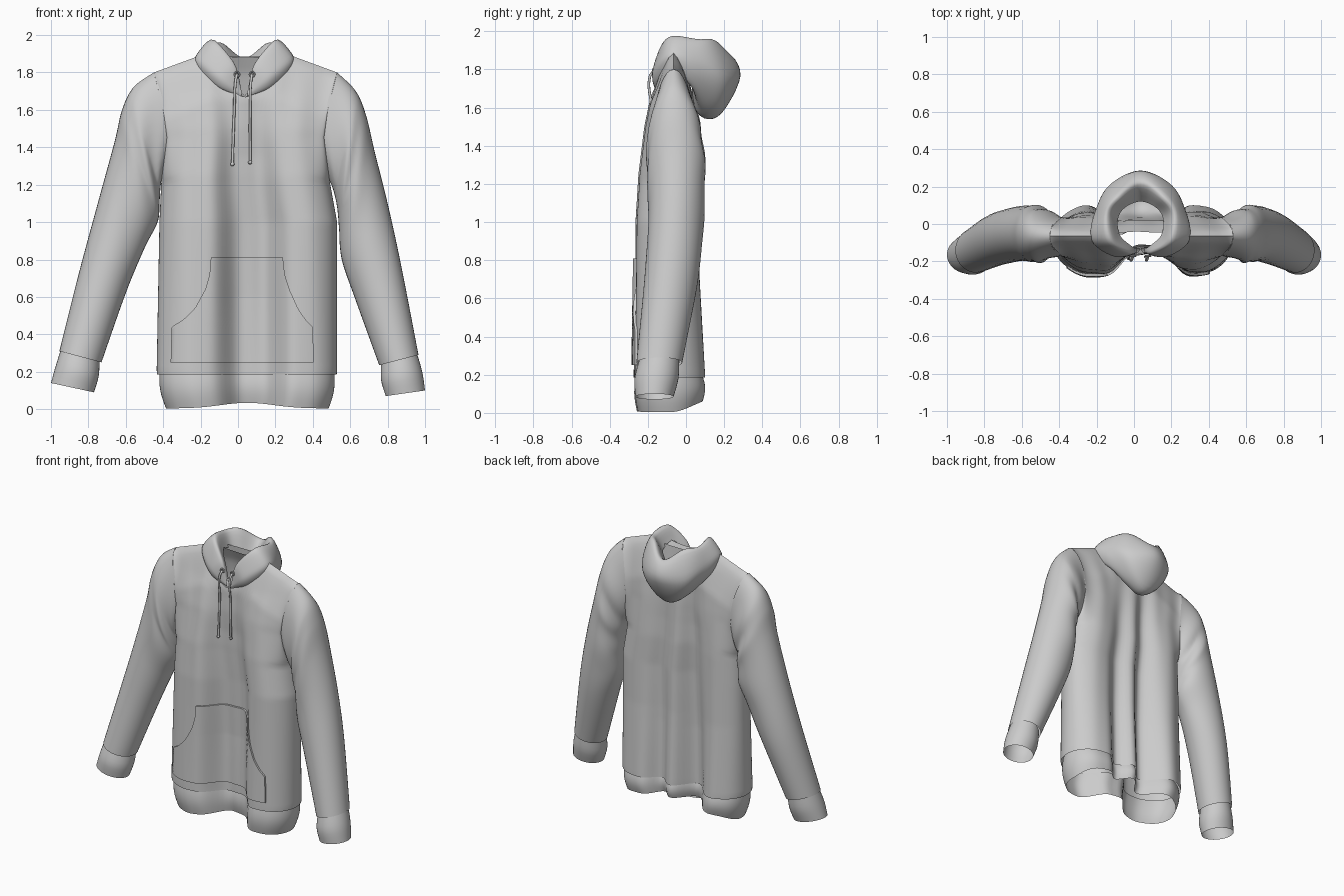
import bpy, bmesh
from math import sin, cos, pi, exp, sqrt

if "Cube" in bpy.data.objects:
    bpy.data.objects.remove(bpy.data.objects["Cube"])


def spline(keys, t):
    """Catmull-Rom through equal-length tuples, t in 0..1."""
    n = len(keys) - 1
    i = min(int(t * n), n - 1)
    f = t * n - i
    a, b, c, d = (keys[max(0, min(n, j))] for j in (i - 1, i, i + 1, i + 2))
    return [q + .5 * f * (r - p + f * (2*p - 5*q + 4*r - s + f * (3*(q - r) + s - p)))
            for p, q, r, s in zip(a, b, c, d)]


def look(table, z):
    """Linear lookup in (z, value) pairs."""
    for (z0, v0), (z1, v1) in zip(table, table[1:]):
        if z <= z1:
            return v0 + (v1 - v0) * max(0, (z - z0) / (z1 - z0))
    return table[-1][1]


def sheet(name, fn, nu, nv, parts=(0,), angle=60):
    """Smooth grid(s) from fn(u, v, part); touching edges are welded."""
    bm = bmesh.new()
    for p in parts:
        g = [[bm.verts.new(fn(i / nu, j / nv, p)) for i in range(nu + 1)] for j in range(nv + 1)]
        for j in range(nv):
            for i in range(nu):
                bm.faces.new((g[j][i], g[j][i+1], g[j+1][i+1], g[j+1][i]))
    bmesh.ops.remove_doubles(bm, verts=bm.verts, dist=.0004)
    bmesh.ops.recalc_face_normals(bm, faces=bm.faces)
    me = bpy.data.meshes.new(name)
    bm.to_mesh(me)
    bm.free()
    ob = bpy.data.objects.new(name, me)
    bpy.context.collection.objects.link(ob)
    bpy.ops.object.select_all(action='DESELECT')
    ob.select_set(True)
    bpy.context.view_layer.objects.active = ob
    bpy.ops.object.shade_smooth_by_angle(angle=angle * pi / 180)
    return ob


# Torso shape: side seams, depth of the front and back lobes, central folds
LEFT = [(0, -.40), (.2, -.435), (1, -.42), (1.22, -.41), (1.45, -.38), (1.6, -.40), (1.8, -.45)]
RIGHT = [(0, .50), (.2, .53), (1, .53), (1.22, .49), (1.45, .46), (1.6, .48), (1.8, .53)]
FRONT = [(0, .215), (.2, .218), (1, .208), (1.25, .19), (1.5, .155), (1.7, .11), (1.9, .08)]
BACK = [(0, .185), (.2, .18), (.7, .15), (1.2, .14), (1.5, .12), (1.8, .09), (1.9, .06)]
FOLD = [(0, .8), (.6, .8), (1, .7), (1.35, .52), (1.6, .28), (1.8, 0)]


def torso_point(s, z, side, grow=0.0):
    """s runs -1..1 across; side is -1 for front, 1 for back."""
    l, r = look(LEFT, z), look(RIGHT, z)
    x = (l + r) / 2 + s * ((r - l) / 2 + min(grow, 0))
    arm = .10 * sqrt(max(0, 1 - ((z - 1.51) / .29) ** 2))
    shoulder = min(1.91, 1.8 + .18 * (1 - abs(s)))
    close = sqrt(max(0, min(1, (shoulder - z) / .25)))
    forward = .02 * max(0, min(1, 1.2 - z))
    depth = look(FRONT if side < 0 else BACK, z) * close + side * forward
    round_ = sqrt(max(0, 1 - abs(s) ** 4.5))
    if side < 0:      # one wide valley between two front lobes
        fold = look(FOLD, z) * exp(-(abs(s - .05) / .34) ** 3)
    else:             # two narrow valleys between three back lobes
        fold = look(FOLD, z) * (exp(-((s + .26) / .2) ** 2) + .6 * exp(-((s - .28) / .17) ** 2))
    ripple = .005 * sin(s * 17 + z * 1.5) * (1 - s * s) * close
    d = depth * round_ * (1 - fold) + arm * s ** 4 * (1 - round_) + ripple + grow * round_
    return x, -.065 - forward + side * d, z


def torso(u, v, side):
    s = sin((u - .5) * pi)
    top = min(1.91, 1.8 + .18 * (1 - abs(s)))
    if abs(s) < .4:
        top -= (.24 if side < 0 else .03) * (1 - (s / .4) ** 2)
    return torso_point(s, .185 + v * (top - .185), side)


sheet("hoodie_body", torso, 64, 70, (-1, 1))


# Ribbed hem, drawn in a little under the body
def hem(u, v, side):
    s = sin((u - .5) * pi)
    low = .004 + .03 * exp(-(s / .45) ** 2) + (.055 * (1 - s ** 8) if side > 0 else 0)
    z = low + v * (.20 - low)
    x, y, _ = torso_point(s, z, side, -.016 + .014 * sin(v * pi))
    return x, y, z


sheet("hem_band", hem, 64, 8, (-1, 1))

# Front pouch pocket following the body, with a folded-back edge
PL = [(.25, -.36), (.44, -.355), (.48, -.29), (.54, -.23), (.64, -.175), (.72, -.152), (.81, -.145)]
PR = [(.25, .405), (.44, .40), (.48, .36), (.54, .32), (.64, .275), (.72, .25), (.81, .24)]


def pocket(u, v, _):
    rim = min(u, 1 - u, v, 1 - v) < .001
    u, v = (max(0, min(1, (t * 44 - 1) / 42)) for t in (u, v))
    z = .25 + .56 * v
    x = look(PL, z) * (1 - u) + look(PR, z) * u
    l, r = look(LEFT, z), look(RIGHT, z)
    return torso_point((2*x - l - r) / (r - l), z, -1, 0 if rim else .014)


sheet("front_pocket", pocket, 44, 44)

# Sleeves and cuffs: each row is outer x, z, inner x, z, centre y, half depth
SLEEVES = {
    "left": [(-.45, 1.80, -.41, 1.22, -.065, .10), (-.56, 1.72, -.415, 1.18, -.06, .135),
             (-.62, 1.60, -.42, 1.10, -.055, .15), (-.66, 1.43, -.43, 1.00, -.05, .15),
             (-.75, 1.10, -.50, .86, -.055, .145), (-.85, .73, -.60, .62, -.08, .14),
             (-.955, .31, -.73, .25, -.14, .12)],
    "right": [(.53, 1.80, .49, 1.22, -.065, .10), (.63, 1.70, .51, 1.17, -.06, .135),
              (.685, 1.57, .53, 1.08, -.055, .15), (.73, 1.38, .54, .97, -.05, .15),
              (.80, 1.10, .555, .80, -.055, .145), (.87, .78, .63, .58, -.08, .14),
              (.965, .29, .755, .235, -.14, .12)]}
CUFFS = {
    "left": [(-.945, .325, -.74, .265, -.14, .105), (-.975, .23, -.745, .175, -.155, .115),
             (-1.0, .14, -.77, .09, -.165, .10)],
    "right": [(.955, .305, .765, .25, -.14, .105), (.985, .20, .765, .155, -.155, .115),
              (1.0, .10, .79, .07, -.165, .10)]}


def tube(rows, wrinkle):
    inward = 1 if rows[0][0] < 0 else -1

    def fn(u, v, _):
        ox, oz, ix, iz, cy, h = spline(rows, v)
        a = u * 2 * pi
        c, s = cos(a), sin(a)
        # folds radiate from the underarm; the armhole bows towards the chest
        w = wrinkle * sin(v * pi) * exp(-4 * v) * (1 - c) * sin(3 * a + v * 25)
        bow = wrinkle * 2 * max(0, 1 - v * 5) * s * s
        return ((ox + ix) / 2 + (ox - ix) / 2 * c + inward * bow,
                cy + (h + w) * s, (oz + iz) / 2 + (oz - iz) / 2 * c)
    return fn


for side in ("left", "right"):
    sheet(side + "_sleeve", tube(SLEEVES[side], .025), 36, 54)
    sheet(side + "_cuff", tube(CUFFS[side], 0), 36, 8)

# Hood lying open: sections from neckline, out and over to the rim, front to back
HALF = [
    [(.00, -.13, 1.68), (.01, -.15, 1.67), (.015, -.155, 1.68), (.015, -.155, 1.69), (.02, -.15, 1.72), (.02, -.13, 1.72)],
    [(.10, -.11, 1.75), (.13, -.14, 1.715), (.14, -.165, 1.74), (.13, -.175, 1.79), (.06, -.155, 1.85), (.045, -.12, 1.80)],
    [(.17, -.06, 1.85), (.23, -.08, 1.79), (.255, -.09, 1.83), (.25, -.09, 1.89), (.16, -.09, 1.97), (.11, -.06, 1.88)],
    [(.16, -.01, 1.88), (.20, .02, 1.72), (.24, .05, 1.77), (.24, .06, 1.86), (.18, .06, 1.96), (.12, .03, 1.86)],
    [(.12, .015, 1.885), (.10, .06, 1.62), (.13, .16, 1.63), (.17, .205, 1.77), (.12, .15, 1.955), (.08, .09, 1.84)],
    [(.00, .02, 1.885), (.00, .05, 1.59), (.00, .17, 1.555), (.00, .285, 1.76), (.00, .22, 1.88), (.00, .12, 1.77)]]
RING = [[(-x, y, z) for x, y, z in k] for k in HALF] + HALF[-2::-1]
FLAT = [[c for p in k for c in p] for k in RING]


def hood(u, v, _):
    f = spline(FLAT, u)
    x, y, z = spline([tuple(f[i:i + 3]) for i in range(0, 18, 3)], v)
    return x + .035, y, z


sheet("hood", hood, 70, 28)

# Drawstrings with eyelets and knotted ends
for name, pts in (("left", [(-.005, -.172, 1.79), (-.012, -.19, 1.76), (-.02, -.18, 1.6), (-.03, -.182, 1.31)]),
                  ("right", [(.075, -.172, 1.79), (.07, -.19, 1.76), (.065, -.18, 1.6), (.065, -.175, 1.32)])):
    cu = bpy.data.curves.new(name + "_drawstring", 'CURVE')
    cu.dimensions = '3D'
    cu.bevel_depth = .007
    cu.use_fill_caps = True
    sp = cu.splines.new('BEZIER')
    sp.bezier_points.add(len(pts) - 1)
    for bp, p in zip(sp.bezier_points, pts):
        bp.co = p
        bp.handle_left_type = bp.handle_right_type = 'AUTO'
    bpy.context.collection.objects.link(bpy.data.objects.new(name + "_drawstring", cu))
    bpy.ops.mesh.primitive_torus_add(location=pts[0], rotation=(pi / 2, 0, 0), major_radius=.013,
                                     minor_radius=.005, major_segments=16, minor_segments=8)
    bpy.context.object.name = name + "_eyelet"
    bpy.ops.mesh.primitive_uv_sphere_add(segments=12, ring_count=8, radius=.011, location=pts[-1])
    bpy.context.object.name = name + "_string_knot"
